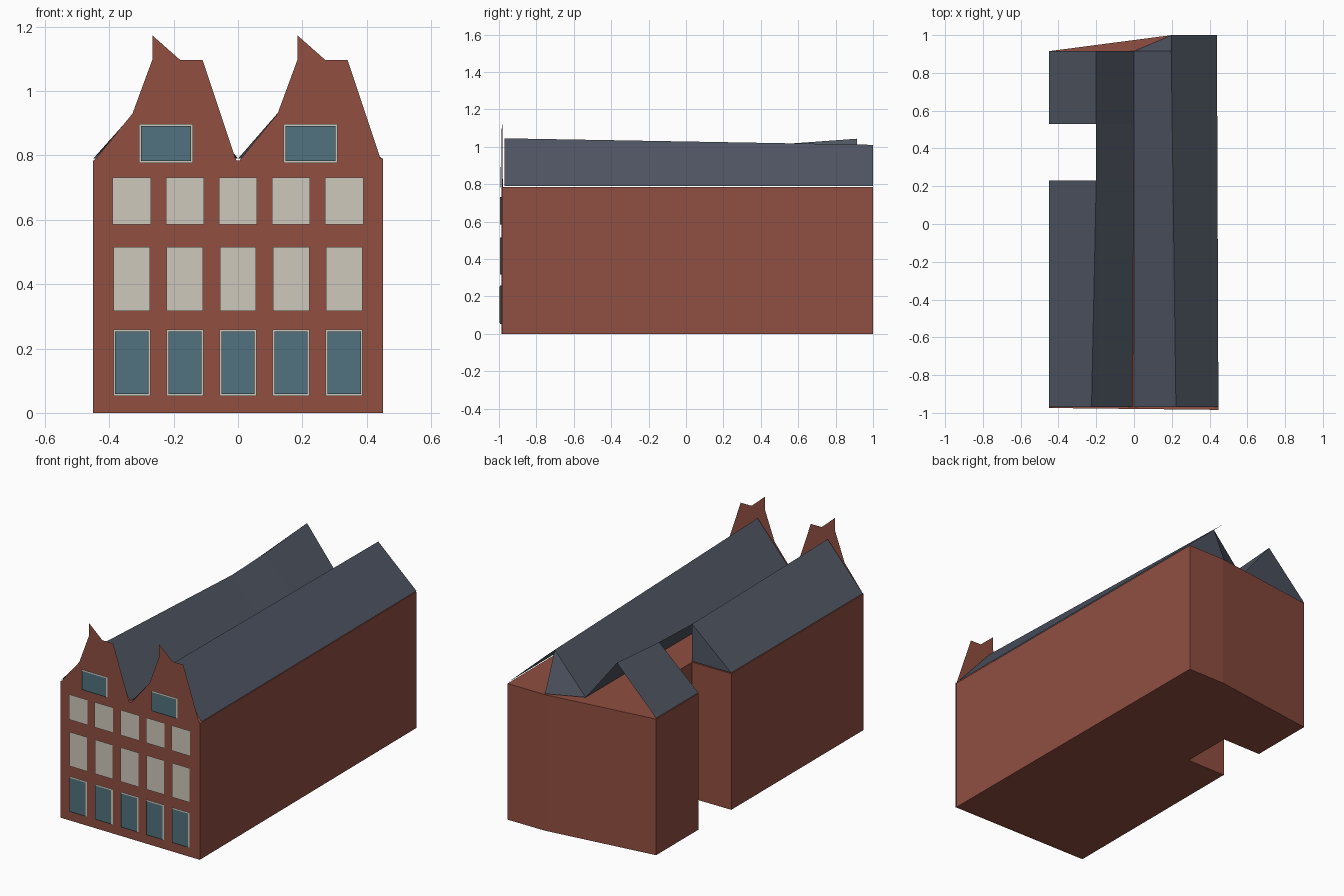
import bpy

if "Cube" in bpy.data.objects:
    bpy.data.objects.remove(bpy.data.objects["Cube"])


def material(name, rgb):
    m = bpy.data.materials.new(name)
    m.diffuse_color = (*rgb, 1)
    m.use_nodes = True
    m.node_tree.nodes["Principled BSDF"].inputs["Base Color"].default_value = m.diffuse_color
    return m


BRICK = material("red_brick", (0.28, 0.077, 0.052))
SLATE = material("grey_slate", (0.08, 0.093, 0.125))
CREAM = material("cream_paint", (0.62, 0.58, 0.50))
GLASS = material("blue_glass", (0.083, 0.168, 0.21))


def add_mesh(name, verts, faces, mat):
    me = bpy.data.meshes.new(name)
    me.from_pydata(verts, [], faces)
    me.materials.append(mat)
    me.update()
    ob = bpy.data.objects.new(name, me)
    bpy.context.collection.objects.link(ob)
    return ob


def add_polys(name, polys, mat):
    verts, faces = [], []
    for p in polys:
        faces.append(list(range(len(verts), len(verts) + len(p))))
        verts += p
    return add_mesh(name, verts, faces, mat)


def front_y(x, out=0.0):
    # street front is very slightly out of square
    return -0.982 - 0.011 * x - out


EAVE, WALL = 0.79, 0.785

# Brick body: extruded footprint with a side court and a slanted rear wall
plan = [(-0.45, front_y(-0.45, -0.003)), (0.447, front_y(0.447, -0.003)), (0.439, 1.0),
        (0.2, 1.0), (-0.45, 0.915), (-0.45, 0.53), (-0.2, 0.53), (-0.2, 0.23), (-0.45, 0.23)]
n = len(plan)
add_mesh("brick_body",
         [(x, y, 0) for x, y in plan] + [(x, y, WALL) for x, y in plan],
         [list(range(n))[::-1], list(range(n, 2 * n))]
         + [[i, (i + 1) % n, n + (i + 1) % n, n + i] for i in range(n)], BRICK)

# Street facade: thin sheet with two stepped gables
gable = [(-0.442, 0.79), (-0.328, 0.93), (-0.266, 1.098), (-0.266, 1.173),
         (-0.18, 1.097), (-0.11, 1.096), (-0.008, 0.79)]
outline = [(-0.45, 0), (-0.45, 0.783)] + gable + [(0.0, 0.777)]
outline += [(x + 0.451, z) for x, z in gable] + [(0.45, 0.79), (0.45, 0)]
add_polys("gabled_facade", [[(x, front_y(x), z) for x, z in reversed(outline)]], BRICK)

# Right roof: two slopes and a small hip at the rear
F = -0.97
ridge_f, ridge_m, ridge_b = (0.222, F, 1.045), (0.197, 0.915, 1.012), (0.195, 1.0, 1.01)
add_polys("right_roof", [
    [(0.0, F, EAVE), ridge_f, ridge_m, (0.0, 0.915, EAVE)],
    [ridge_f, (0.447, F, EAVE), (0.439, 1.0, EAVE), ridge_b, ridge_m],
    [(0.2, 1.0, EAVE), (0.0, 0.915, EAVE), ridge_m],
], SLATE)

# Left roof: outer slope broken by the court, inner slope running through
lf, l1, l2, lb = (-0.225, F, 1.043), (-0.2, 0.23, 1.005), (-0.2, 0.53, 1.015), (-0.2, 0.915, 1.043)
add_polys("left_roof", [
    [(-0.45, F, EAVE), lf, l1, (-0.45, 0.23, EAVE)],
    [(-0.45, 0.53, EAVE), l2, lb, (-0.45, 0.915, EAVE)],
    [lf, (-0.008, F, EAVE), (-0.002, 0.23, EAVE), l1],
    [l1, (-0.002, 0.23, EAVE), (0.0, 0.53, EAVE), l2],
    [l2, (0.0, 0.53, EAVE), (0.0, 0.915, EAVE), lb],
], SLATE)

# Slate ends of the left roof on both sides of the court
add_polys("court_roof_ends", [
    [(-0.2, 0.23, EAVE), (-0.45, 0.23, EAVE), l1],
    [(-0.45, 0.53, EAVE), (-0.2, 0.53, EAVE), l2],
], SLATE)


def panel(cx, w, z0, z1, out):
    a, b = cx - w / 2, cx + w / 2
    return [(a, front_y(a, out), z0), (b, front_y(b, out), z0),
            (b, front_y(b, out), z1), (a, front_y(a, out), z1)]


def window_row(name, centres, w, z0, z1, glazed):
    add_polys(name + "_panels", [panel(c, w, z0, z1, 0.007) for c in centres], CREAM)
    if glazed:
        t = 0.006
        add_polys(name + "_glass",
                  [panel(c, w - 2 * t, z0 + t, z1 - t, 0.013) for c in centres], GLASS)


# Windows, floor by floor
five = [0.165 * i for i in range(-2, 3)]
window_row("ground_floor_window", five, 0.115, 0.053, 0.259, True)
window_row("first_floor_window", five, 0.113, 0.317, 0.515, False)
window_row("second_floor_window", five, 0.119, 0.585, 0.731, False)
window_row("gable_window", [-0.224, 0.225], 0.168, 0.777, 0.897, True)
